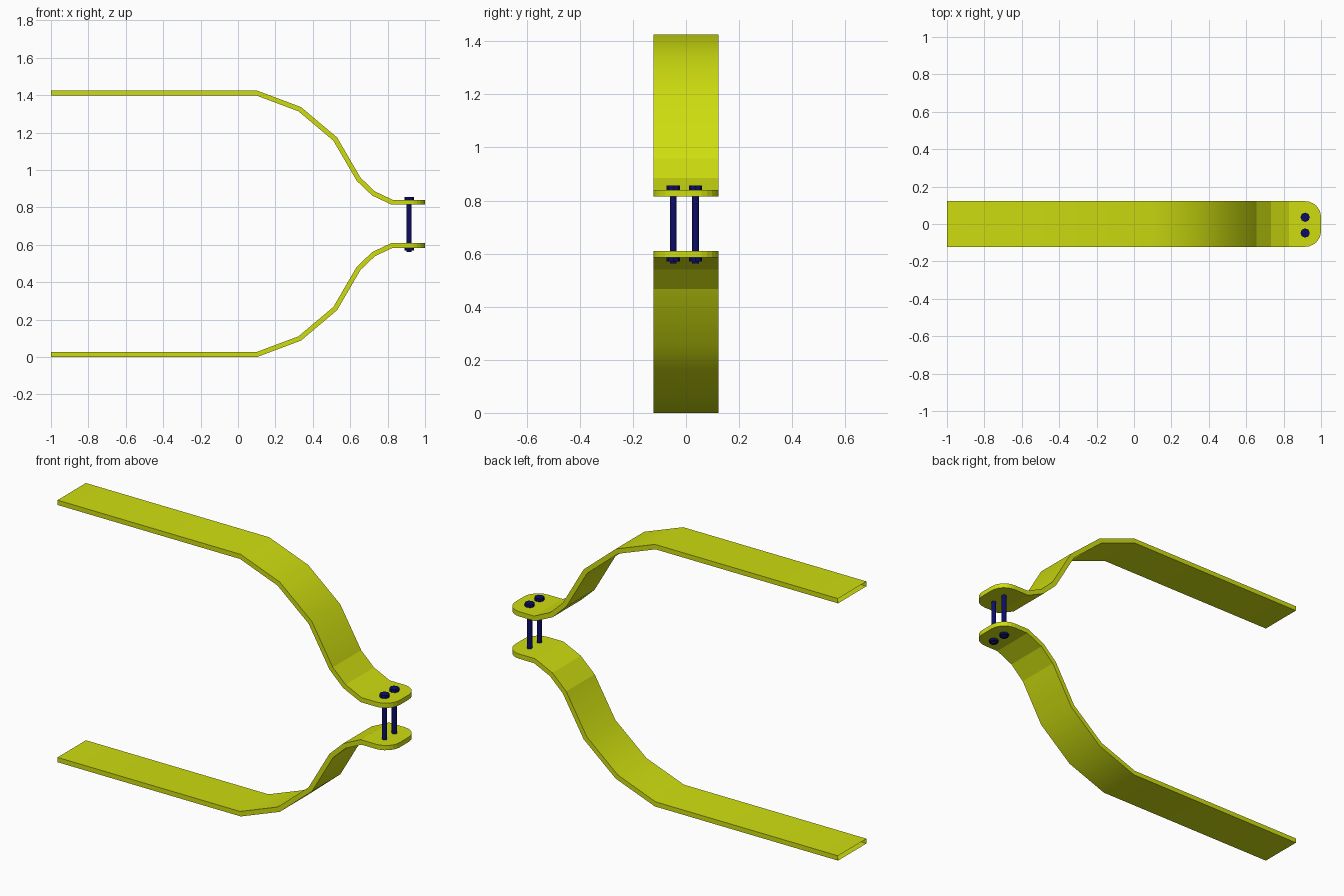
import bpy, bmesh, math
from mathutils import Vector

cube = bpy.data.objects.get("Cube")
if cube:
    bpy.data.objects.remove(cube)

MID = 0.7125      # height of the mirror plane between the straps
THICK = 0.026
HALF = 0.122      # half width of a strap


def material(name, colour, rough):
    m = bpy.data.materials.new(name)
    m.use_nodes = True
    m.diffuse_color = colour
    node = m.node_tree.nodes["Principled BSDF"]
    node.inputs["Base Color"].default_value = colour
    node.inputs["Roughness"].default_value = rough
    return m


yellow = material("yellow_green", (0.62, 0.73, 0.005, 1), 0.6)
navy = material("navy_blue", (0.004, 0.004, 0.14, 1), 0.5)


def finish(bm, name, mat):
    mesh = bpy.data.meshes.new(name)
    bm.to_mesh(mesh)
    bm.free()
    mesh.materials.append(mat)
    obj = bpy.data.objects.new(name, mesh)
    bpy.context.collection.objects.link(obj)
    return obj


# Strap centre line as distance from the mirror plane
bends = [(-1, 0.699), (0.1, 0.699), (0.33, 0.613), (0.52, 0.453),
         (0.645, 0.238), (0.725, 0.162), (0.825, 0.115), (0.915, 0.115)]
stations = [(Vector(p), HALF) for p in bends]
# Rounded tip: width shrinks along a quarter circle
RADIUS = 0.085
for i in range(1, 7):
    a = math.radians(15 * i)
    stations.append((Vector((1 - RADIUS + RADIUS * math.sin(a), 0.115)),
                     HALF - RADIUS + RADIUS * math.cos(a)))


def strap(name, side):
    bm = bmesh.new()
    rings = []
    last = len(stations) - 1
    for i, (p, half) in enumerate(stations):
        before = (p - stations[max(i - 1, 0)][0]).normalized()
        after = (stations[min(i + 1, last)][0] - p).normalized()
        along = (before + after).normalized()
        normal = Vector((-along.y, along.x))
        # Mitre keeps the thickness even through each bend
        mitre = along.dot(after if i < last else before)
        off = normal * (THICK / 2 / mitre)
        ring = []
        for s, w in ((1, -1), (1, 1), (-1, 1), (-1, -1)):
            q = p + off * s
            ring.append(bm.verts.new((q.x, w * half, MID + side * q.y)))
        rings.append(ring)
    for a, b in zip(rings, rings[1:]):
        for k in range(4):
            n = (k + 1) % 4
            quad = [a[k], b[k], b[n], a[n]]
            bm.faces.new(quad if side > 0 else quad[::-1])
    # Only the tip is closed; the far end of the strap is open
    bm.faces.new(rings[-1] if side > 0 else rings[-1][::-1])
    bmesh.ops.recalc_face_normals(bm, faces=bm.faces)
    # Soft shading on the long curve, crisp creases near the clamp
    for f in bm.faces:
        f.smooth = True
    for e in bm.edges:
        crease = min(v.co.x for v in e.verts) > 0.6
        if crease or e.calc_face_angle(0) > math.radians(35):
            e.smooth = False
    return finish(bm, name, yellow)


strap("upper_strap", 1)
strap("lower_strap", -1)


def bolt(name, y):
    bm = bmesh.new()
    # Shaft, head and nut as radius, bottom and top
    for radius, low, high, sides in ((0.013, 0.562, 0.85, 12),
                                     (0.025, 0.838, 0.857, 8),
                                     (0.025, 0.571, 0.589, 8)):
        made = bmesh.ops.create_cone(bm, cap_ends=True, segments=sides,
                                     radius1=radius, radius2=radius,
                                     depth=high - low)
        bmesh.ops.translate(bm, verts=made["verts"],
                            vec=(0.915, y, (low + high) / 2))
    for f in bm.faces:
        f.smooth = len(f.verts) == 4
    for e in bm.edges:
        e.smooth = e.calc_face_angle(0) < math.radians(35)
    finish(bm, name, navy)


bolt("back_bolt", 0.036)
bolt("front_bolt", -0.048)
